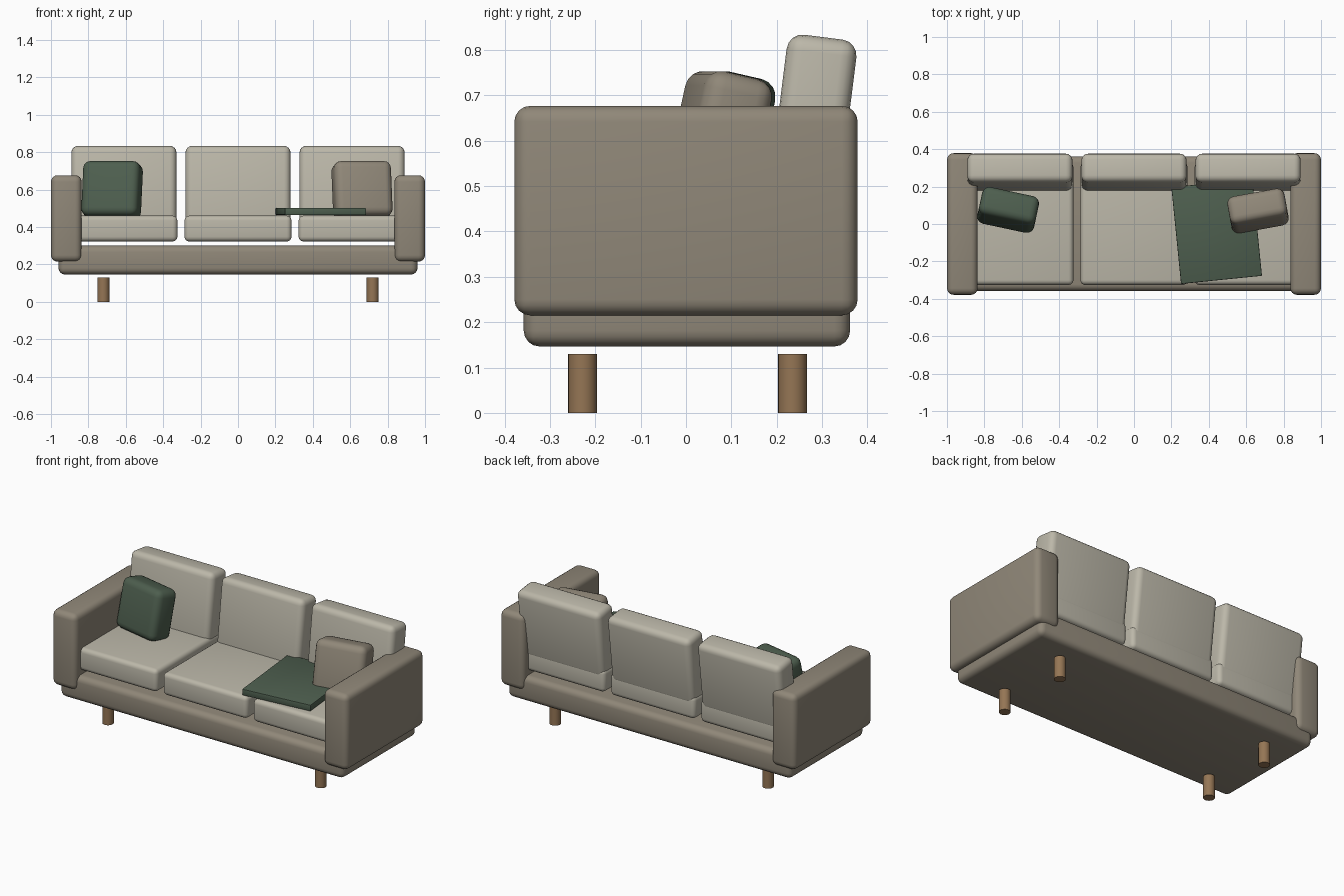
import bpy
import math

if "Cube" in bpy.data.objects:
    bpy.data.objects.remove(bpy.data.objects["Cube"])


def material(name, rgb):
    m = bpy.data.materials.new(name)
    m.diffuse_color = (*rgb, 1.0)
    m.use_nodes = True
    m.node_tree.nodes["Principled BSDF"].inputs["Base Color"].default_value = m.diffuse_color
    return m


TAUPE = material("taupe fabric", (0.28, 0.245, 0.19))
CREAM = material("cream fabric", (0.50, 0.475, 0.395))
GREEN = material("dark green fabric", (0.075, 0.113, 0.077))
WOOD = material("brown wood", (0.30, 0.18, 0.09))


def finish(ob, name, mat):
    ob.name = name
    ob.data.materials.append(mat)
    bpy.ops.object.shade_smooth_by_angle(angle=math.radians(40))
    return ob


def soft_box(name, center, size, bevel, mat, rot=(0, 0, 0), segments=4):
    """Box with rounded edges."""
    bpy.ops.mesh.primitive_cube_add(size=1, location=center, rotation=rot)
    ob = bpy.context.object
    ob.scale = size
    bpy.ops.object.transform_apply(location=False, rotation=False, scale=True)
    mod = ob.modifiers.new("round edges", 'BEVEL')
    mod.width = bevel
    mod.segments = segments
    bpy.ops.object.modifier_apply(modifier=mod.name)
    return finish(ob, name, mat)


# Base frame
soft_box("base", (0, 0.002, 0.224), (1.92, 0.72, 0.155), 0.035, TAUPE)

# Arms and legs, mirrored left and right
for side, s in (("left", -1), ("right", 1)):
    soft_box(side + "_arm", (s * 0.918, 0, 0.446), (0.164, 0.757, 0.462), 0.035, TAUPE)
    for end, y in (("front", -0.228), ("back", 0.235)):
        bpy.ops.mesh.primitive_cylinder_add(vertices=24, radius=0.032, depth=0.13,
                                            location=(s * 0.72, y, 0.065))
        finish(bpy.context.object, f"{side}_{end}_leg", WOOD)

# Three seat cushions and three leaning back cushions
for side, x in (("left", -0.61), ("middle", 0), ("right", 0.61)):
    soft_box(side + "_seat_cushion", (x, 0.002, 0.392), (0.572, 0.656, 0.138), 0.026, CREAM)
    soft_box(side + "_back_cushion", (x, 0.277, 0.62), (0.562, 0.155, 0.42), 0.035, CREAM,
             rot=(-0.125, 0, 0))

# Loose pillows, tilted back and turned inwards
soft_box("left_pillow", (-0.673, 0.075, 0.598), (0.31, 0.155, 0.30), 0.04, GREEN,
         rot=(-0.22, 0, -0.21))
soft_box("right_pillow", (0.663, 0.07, 0.598), (0.31, 0.155, 0.30), 0.04, TAUPE,
         rot=(-0.22, 0, 0.18))

# Folded throw blanket on the seat
soft_box("blanket", (0.442, -0.04, 0.483), (0.435, 0.52, 0.038), 0.004, GREEN,
         rot=(0, 0, 0.1), segments=2)
